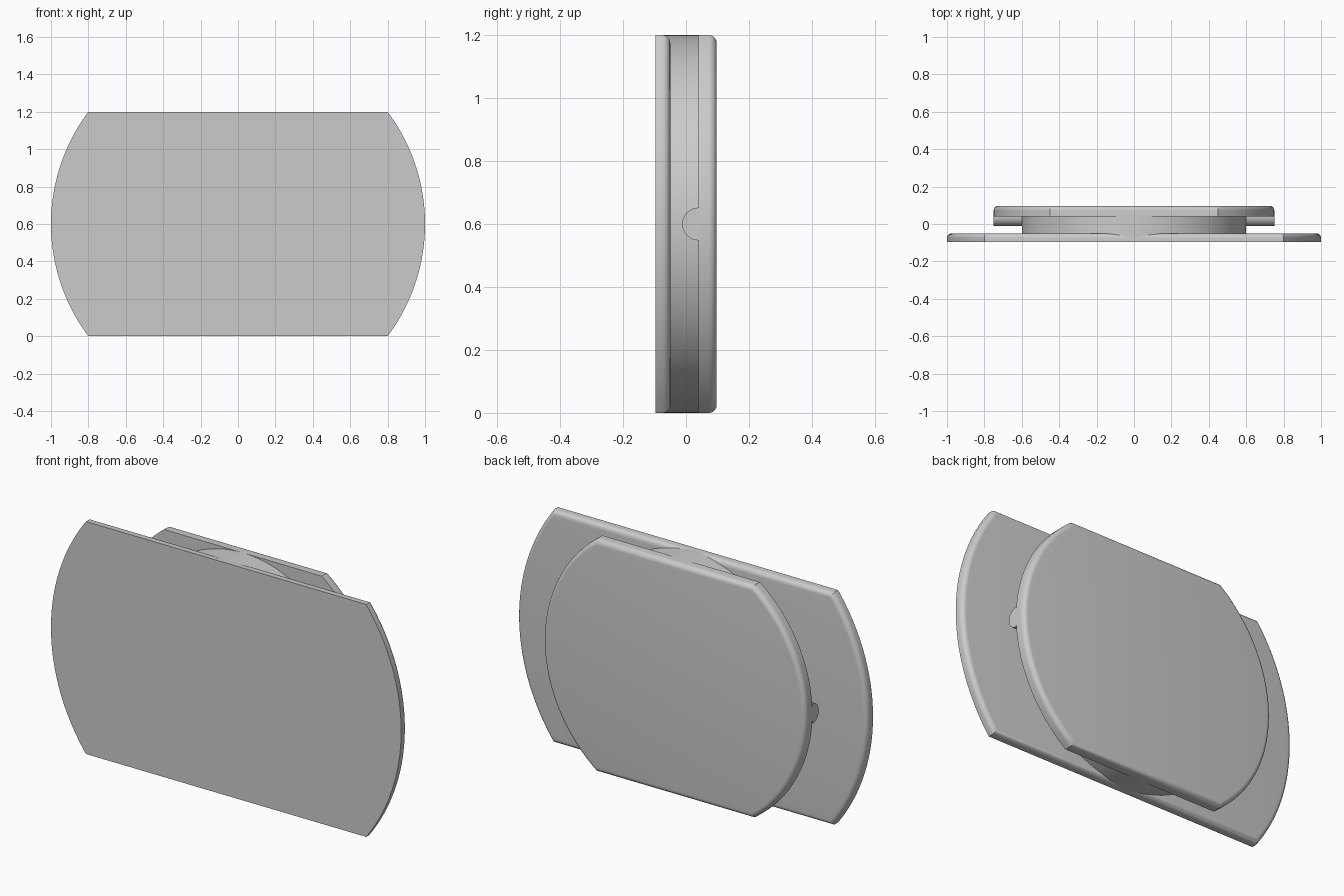
import bpy, bmesh, math

cube = bpy.data.objects.get("Cube")
if cube:
    bpy.data.objects.remove(cube, do_unlink=True)

HALF_HEIGHT = 0.6

grey = bpy.data.materials.new("satin grey")
grey.use_nodes = True
colour = (0.6, 0.6, 0.6, 1)
grey.diffuse_color = colour
grey.node_tree.nodes["Principled BSDF"].inputs["Base Color"].default_value = colour


def arc(radius, start, end, steps):
    """Points on an arc in the x-z plane."""
    angles = [start + (end - start) * i / steps for i in range(steps + 1)]
    return [(radius * math.cos(a), radius * math.sin(a)) for a in angles]


def slab(name, outline, y_front, y_back, fillet=0):
    """Extrude an x-z outline along y, rounding the rear rim if asked."""
    bm = bmesh.new()
    face = bm.faces.new([bm.verts.new((x, y_front, z + HALF_HEIGHT)) for x, z in outline])
    rear = bmesh.ops.extrude_face_region(bm, geom=[face], use_keep_orig=True)["geom"]
    for v in (g for g in rear if isinstance(g, bmesh.types.BMVert)):
        v.co.y = y_back
    bmesh.ops.recalc_face_normals(bm, faces=bm.faces)
    if fillet:
        rim = [e for e in bm.edges if all(abs(v.co.y - y_back) < 1e-5 for v in e.verts)]
        bmesh.ops.bevel(bm, geom=rim, offset=fillet, segments=6, profile=0.5,
                        affect='EDGES', clamp_overlap=False)
    return finish(name, bm)


def finish(name, bm):
    mesh = bpy.data.meshes.new(name)
    bm.to_mesh(mesh)
    bm.free()
    mesh.materials.append(grey)
    obj = bpy.data.objects.new(name, mesh)
    bpy.context.collection.objects.link(obj)
    bpy.ops.object.select_all(action='DESELECT')
    obj.select_set(True)
    bpy.context.view_layer.objects.active = obj
    bpy.ops.object.shade_smooth_by_angle(angle=math.radians(30))
    return obj


def clipped_disc(radius):
    """Disc with flat top and bottom."""
    a = math.asin(HALF_HEIGHT / radius)
    return arc(radius, -a, a, 40) + arc(radius, math.pi - a, math.pi + a, 40)


# Plates and the round core joining them
slab("front_plate", clipped_disc(1.0), -0.0975, -0.05, 0.025)
slab("back_plate", clipped_disc(0.75), 0.04, 0.0975, 0.025)
slab("round_core", arc(HALF_HEIGHT, 0, math.tau, 128)[:-1], -0.09, 0.045)

# Half-round pegs under the back plate, one on each side
for name, side in (("left_peg", 1), ("right_peg", -1)):
    bm = bmesh.new()
    section = [(0.04 - c, HALF_HEIGHT + s) for c, s in arc(0.052, -math.pi / 2, math.pi / 2, 24)]
    end = bm.faces.new([bm.verts.new((side * 0.55, y, z)) for y, z in section])
    tip = bmesh.ops.extrude_face_region(bm, geom=[end], use_keep_orig=True)["geom"]
    for v in (g for g in tip if isinstance(g, bmesh.types.BMVert)):
        v.co.x = side * 0.75
    bmesh.ops.recalc_face_normals(bm, faces=bm.faces)
    finish(name, bm)
